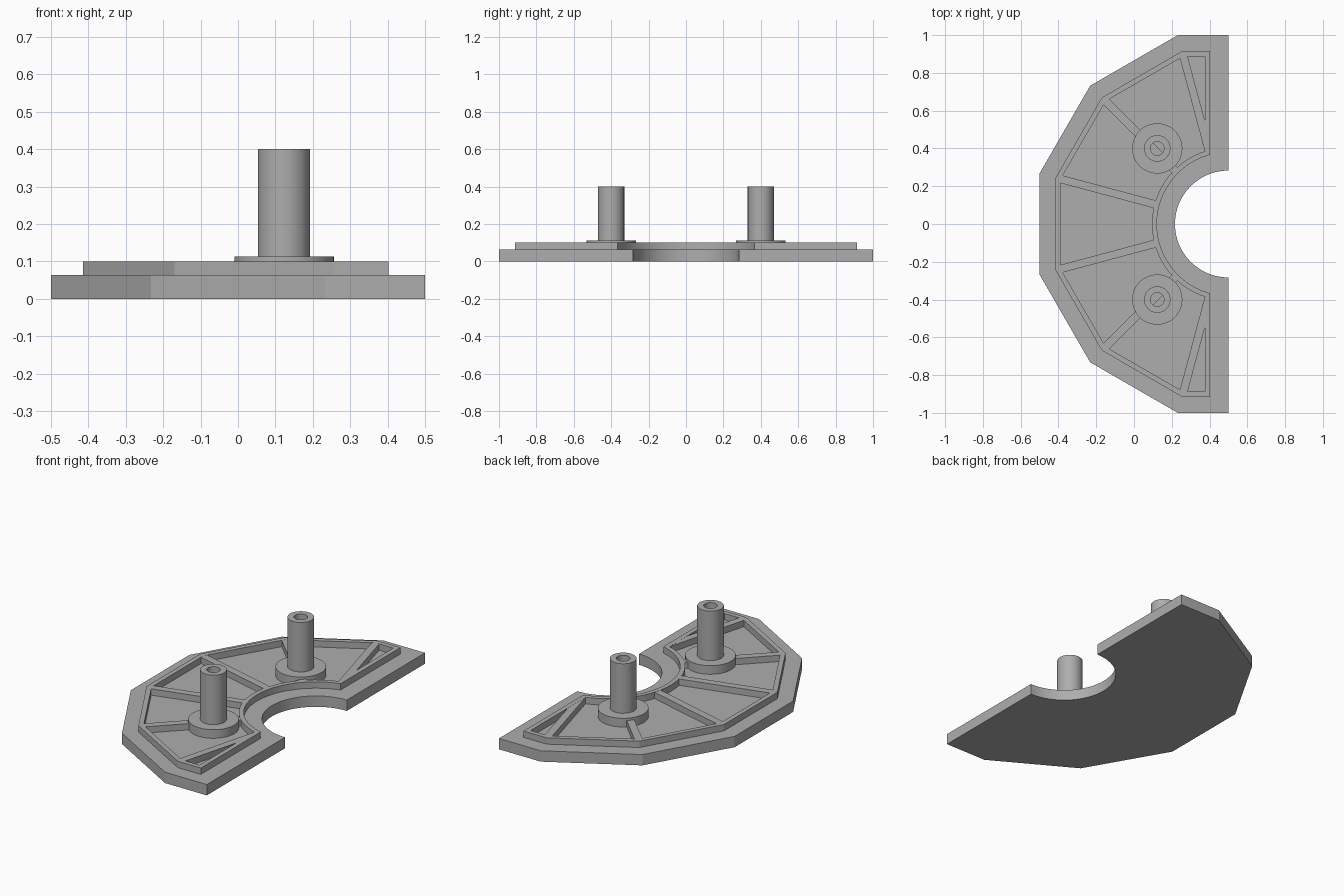
import bpy
import bmesh
from math import cos, sin, acos, pi, radians
from mathutils import Matrix, Vector

cube = bpy.data.objects.get("Cube")
if cube:
    bpy.data.objects.remove(cube, do_unlink=True)

CENTRE_X = 0.5      # axis of the bore and of the twelve-sided outline
PLATE_TOP = 0.063
RIM_TOP = 0.10
RIB_WIDTH = 0.042

grey = bpy.data.materials.new("satin grey")
grey.use_nodes = True
colour = (0.42, 0.42, 0.42, 1)
grey.diffuse_color = colour
grey.node_tree.nodes["Principled BSDF"].inputs["Base Color"].default_value = colour


def finish(name, bm):
    bmesh.ops.recalc_face_normals(bm, faces=bm.faces)
    mesh = bpy.data.meshes.new(name)
    bm.to_mesh(mesh)
    bm.free()
    obj = bpy.data.objects.new(name, mesh)
    bpy.context.collection.objects.link(obj)
    mesh.materials.append(grey)
    bpy.ops.object.select_all(action='DESELECT')
    obj.select_set(True)
    bpy.context.view_layer.objects.active = obj
    bpy.ops.object.shade_smooth_by_angle(angle=radians(20))
    return obj


def outline(apothem, bore, x_max, steps=40):
    """Half of a twelve-sided ring, cut off at x_max."""
    corner = apothem / cos(pi / 12)
    pts = [(x_max, apothem)]
    for deg in range(105, 256, 30):
        pts.append((CENTRE_X + corner * cos(radians(deg)), corner * sin(radians(deg))))
    pts.append((x_max, -apothem))
    start = acos((x_max - CENTRE_X) / bore)
    for i in range(steps + 1):
        a = 2 * pi - start + (2 * start - 2 * pi) * i / steps
        pts.append((CENTRE_X + bore * cos(a), bore * sin(a)))
    return pts


def extrude_up(bm, faces, height):
    new = bmesh.ops.extrude_face_region(bm, geom=faces)["geom"]
    verts = [v for v in new if isinstance(v, bmesh.types.BMVert)]
    bmesh.ops.translate(bm, verts=verts, vec=(0, 0, height))


# Base plate
bm = bmesh.new()
face = bm.faces.new([bm.verts.new((x, y, 0)) for x, y in outline(1.0, 0.283, 0.5)])
extrude_up(bm, [face], PLATE_TOP)
finish("base_plate", bm)

# Raised rim: a strip between two matching outlines
bm = bmesh.new()
outer = [bm.verts.new((x, y, PLATE_TOP)) for x, y in outline(0.915, 0.379, 0.402)]
inner = [bm.verts.new((x, y, PLATE_TOP)) for x, y in outline(0.888, 0.405, 0.375)]
n = len(outer)
strip = [bm.faces.new((outer[i], outer[(i + 1) % n], inner[(i + 1) % n], inner[i]))
         for i in range(n)]
extrude_up(bm, strip, RIM_TOP - PLATE_TOP)
finish("raised_rim", bm)

# Radial ribs, trimmed where they meet the straight side of the rim
for number, deg in enumerate(range(105, 256, 30), 1):
    bm = bmesh.new()
    r0, r1 = 0.395, 0.925
    height = RIM_TOP - PLATE_TOP - 0.0005
    bmesh.ops.create_cube(bm, size=1)
    bmesh.ops.scale(bm, verts=bm.verts, vec=(r1 - r0, RIB_WIDTH, height))
    bmesh.ops.translate(bm, verts=bm.verts, vec=((r0 + r1) / 2, 0, PLATE_TOP + height / 2))
    bmesh.ops.transform(bm, verts=bm.verts, matrix=Matrix.Translation((CENTRE_X, 0, 0))
                        @ Matrix.Rotation(radians(deg), 4, 'Z'))
    bmesh.ops.bisect_plane(bm, geom=bm.verts[:] + bm.edges[:] + bm.faces[:],
                           plane_co=(0.39, 0, 0), plane_no=(1, 0, 0), clear_outer=True)
    bmesh.ops.holes_fill(bm, edges=[e for e in bm.edges if e.is_boundary])
    finish(f"rib_{number}", bm)

# Flanged hollow posts, turned from one profile
profile = [(0, PLATE_TOP), (0.133, PLATE_TOP), (0.133, 0.113), (0.07, 0.113),
           (0.07, 0.4), (0.036, 0.4), (0.036, 0.07), (0, 0.07)]
for side, y in (("back", 0.4), ("front", -0.4)):
    bm = bmesh.new()
    verts = [bm.verts.new((r, 0, z)) for r, z in profile]
    edges = [bm.edges.new(pair) for pair in zip(verts, verts[1:])]
    bmesh.ops.spin(bm, geom=verts + edges, cent=(0, 0, 0), axis=(0, 0, 1),
                   angle=2 * pi, steps=48, use_duplicate=False)
    bmesh.ops.remove_doubles(bm, verts=bm.verts, dist=0.0001)
    bmesh.ops.translate(bm, verts=bm.verts, vec=Vector((0.123, y, 0)))
    finish(f"{side}_post", bm)
